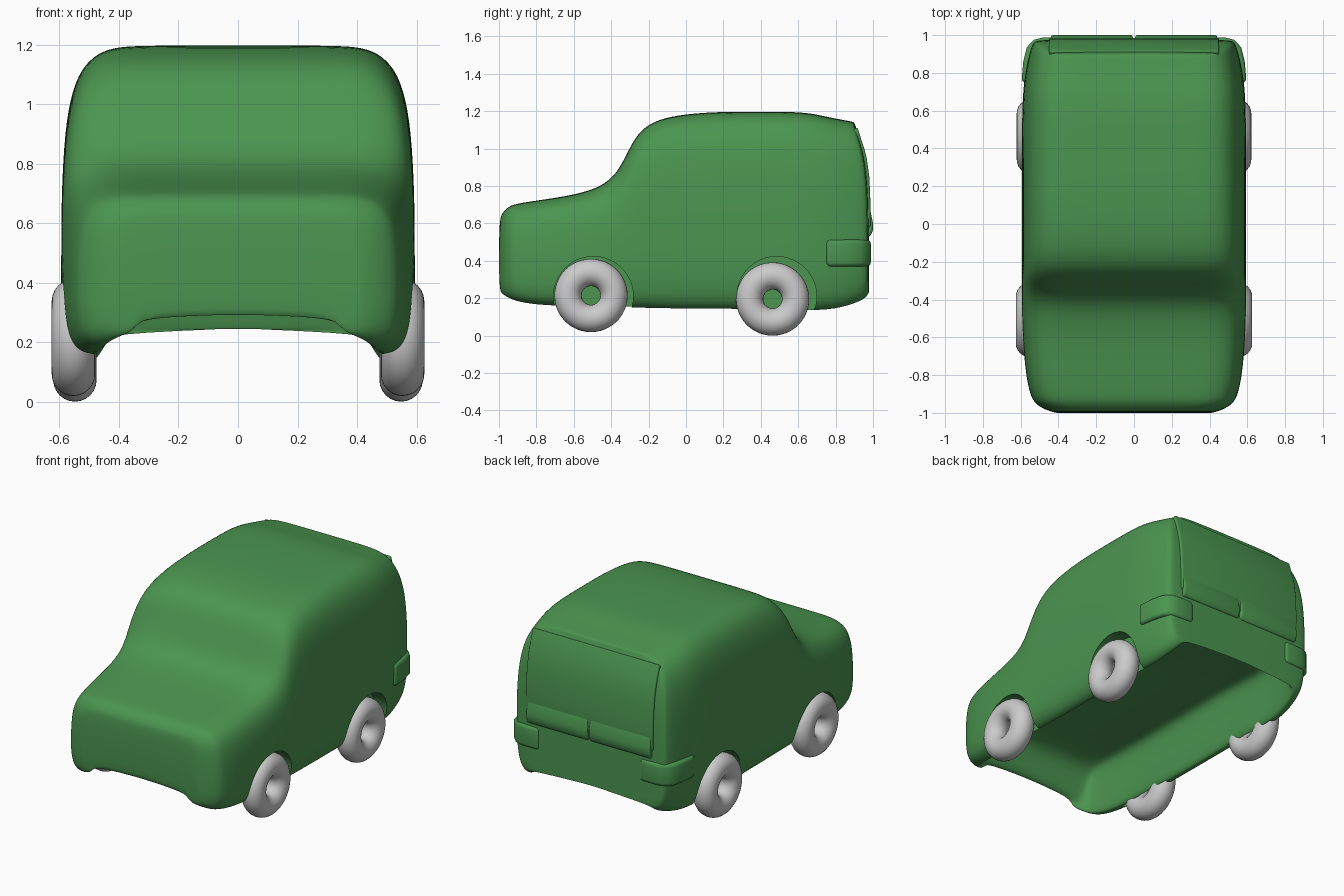
import bpy, bmesh, math

if "Cube" in bpy.data.objects:
    bpy.data.objects.remove(bpy.data.objects["Cube"])

green = bpy.data.materials.new("green_paint")
green.diffuse_color = (0.07, 0.30, 0.08, 1)
green.use_nodes = True
green.node_tree.nodes["Principled BSDF"].inputs["Base Color"].default_value = green.diffuse_color


def add_mesh(name, bm, mat=None):
    bmesh.ops.recalc_face_normals(bm, faces=bm.faces)
    me = bpy.data.meshes.new(name)
    bm.to_mesh(me)
    bm.free()
    ob = bpy.data.objects.new(name, me)
    bpy.context.collection.objects.link(ob)
    if mat:
        me.materials.append(mat)
    return ob


def activate(ob):
    bpy.ops.object.select_all(action='DESELECT')
    ob.select_set(True)
    bpy.context.view_layer.objects.active = ob


def apply_all(ob):
    activate(ob)
    for m in list(ob.modifiers):
        bpy.ops.object.modifier_apply(modifier=m.name)


def prism(name, outline, axis, lo, hi, bevel, mirror=False):
    """Extrude a 2D outline along x or z, round it, optionally mirror in x."""
    bm = bmesh.new()
    place = (lambda p, t: (t, p[0], p[1])) if axis == 'x' else (lambda p, t: (p[0], p[1], t))
    a = [bm.verts.new(place(p, lo)) for p in outline]
    b = [bm.verts.new(place(p, hi)) for p in outline]
    n = len(outline)
    bm.faces.new(a)
    bm.faces.new(b)
    for i in range(n):
        bm.faces.new((a[i], a[(i + 1) % n], b[(i + 1) % n], b[i]))
    ob = add_mesh(name, bm, green)
    bv = ob.modifiers.new("round", 'BEVEL')
    bv.width, bv.segments, bv.limit_method = bevel, 4, 'ANGLE'
    bv.angle_limit = math.radians(40)
    if mirror:
        ob.modifiers.new("mirror", 'MIRROR')
    apply_all(ob)
    bpy.ops.object.shade_smooth_by_angle(angle=math.radians(40))
    return ob


# Body: half cross-section (width share, depth share), then inner wall and pan
SECTION = [(0, 0), (.3, 0), (.5, .001), (.64, .003), (.76, .014), (.87, .06), (.94, .145),
           (.98, .28), (.998, .48), (1, .65), (.998, .8), (.98, .9), (.955, .965),
           (.91, 1.01), (.84, 1.03), (.79, 1.015)]
PAN = [(.77, -.04), (.70, -.015), (.36, -.004), (0, 0)]

# Stations along the body: y, half width, top, bottom, underside pan height
STATIONS = [(-1.0, .41, .61, .255, .292), (-.985, .47, .655, .235, .29), (-.95, .525, .69, .215, .31),
            (-.91, .548, .705, .197, .46), (-.8, .573, .722, .178, .5), (-.62, .588, .748, .172, .5),
            (-.5, .592, .78, .172, .5), (-.42, .594, .82, .172, .5), (-.36, .594, .885, .172, .5),
            (-.31, .594, .985, .172, .5), (-.26, .594, 1.08, .172, .5), (-.18, .594, 1.145, .172, .5),
            (-.05, .594, 1.18, .17, .5), (.15, .594, 1.197, .17, .5), (.4, .594, 1.197, .167, .5),
            (.65, .592, 1.197, .16, .48), (.8, .578, 1.17, .165, .48), (.93, .548, 1.15, .205, .46),
            (.965, .53, 1.145, .23, .28), (.98, .505, 1.14, .232, .24)]

bm = bmesh.new()
loops = []
for y, hw, top, bot, pan in STATIONS:
    half = [(hw * u, top - d * (top - bot)) for u, d in SECTION]
    half += [(hw * u, pan + d) for u, d in PAN]
    if y == STATIONS[-1][0]:                    # straight lower edge at the tail
        half = half[:13] + [(x, bot) for x, z in half[13:]]
    ring = half + [(-x, z) for x, z in half[-2:0:-1]]
    w = min(max((y - .6) / .38, 0), 1)          # tailgate leans forward near the roof
    loops.append([bm.verts.new((x, y - w * .53 * max(0, z - .75) ** 2, z)) for x, z in ring])
n = len(loops[0])
for a, b in zip(loops, loops[1:]):
    for i in range(n):
        bm.faces.new((a[i], a[(i + 1) % n], b[(i + 1) % n], b[i]))
r = loops[0]                                    # nose face in columns
for i in range(9):
    for s in (1, -1):
        bm.faces.new([r[s * k % n] for k in (i, i + 1, 18 - i, 19 - i)])
r = loops[-1]                                   # tail face in rows
bm.faces.new([r[i % n] for i in range(-4, 5)])
for i in range(4, 11):
    bm.faces.new((r[i], r[i + 1], r[n - i - 1], r[n - i]))
bm.faces.new(r[11:n - 10])
body = add_mesh("body", bm, green)
sub = body.modifiers.new("smooth", 'SUBSURF')
sub.levels = sub.render_levels = 2
apply_all(body)

# Wheel wells pressed into the body sides
for y in (-.495, .485):
    for s in (-1, 1):
        bpy.ops.mesh.primitive_cylinder_add(vertices=64, radius=.213, depth=.3,
                                            location=(s * .64, y, .21), rotation=(0, math.pi / 2, 0))
        cutter = bpy.context.object
        cutter.name = "well_cutter"
        cutter.hide_render = True
        cutter.data.materials.append(green)
        cut = body.modifiers.new("well", 'BOOLEAN')
        cut.operation, cut.object, cut.solver = 'DIFFERENCE', cutter, 'EXACT'
        apply_all(body)
        bpy.data.objects.remove(cutter, do_unlink=True)
activate(body)
bpy.ops.object.shade_smooth_by_angle(angle=math.radians(40))

# Wheels
for label, y, z, x in (("front", -.508, .215, .553), ("rear", .463, .196, .548)):
    for side, s in (("right", 1), ("left", -1)):
        bpy.ops.mesh.primitive_torus_add(major_segments=48, minor_segments=24,
                                         major_radius=.123, minor_radius=.073,
                                         location=(s * x, y, z), rotation=(0, math.pi / 2, 0))
        bpy.context.object.name = f"{label}_{side}_wheel"
        bpy.ops.object.shade_smooth()

# Tailgate panel, its lower lip in two halves, and wrap-around corner bumpers
prism("tailgate", [(.916, 1.115), (.953, 1.0), (.966, .95), (.980, .85), (.986, .72), (.986, .58),
                   (.93, .58), (.86, 1.07)], 'x', -.45, .45, .01)
prism("tailgate_lip", [(.95, .53), (.985, .53), (1.0, .565), (1.0, .60), (.983, .68), (.95, .68)],
      'x', .006, .44, .012, True)
prism("corner_bumper", [(.36, .988), (.48, .988), (.53, .975), (.568, .935), (.586, .86), (.596, .75),
                        (.5, .75), (.36, .9)], 'z', .37, .513, .022, True)
